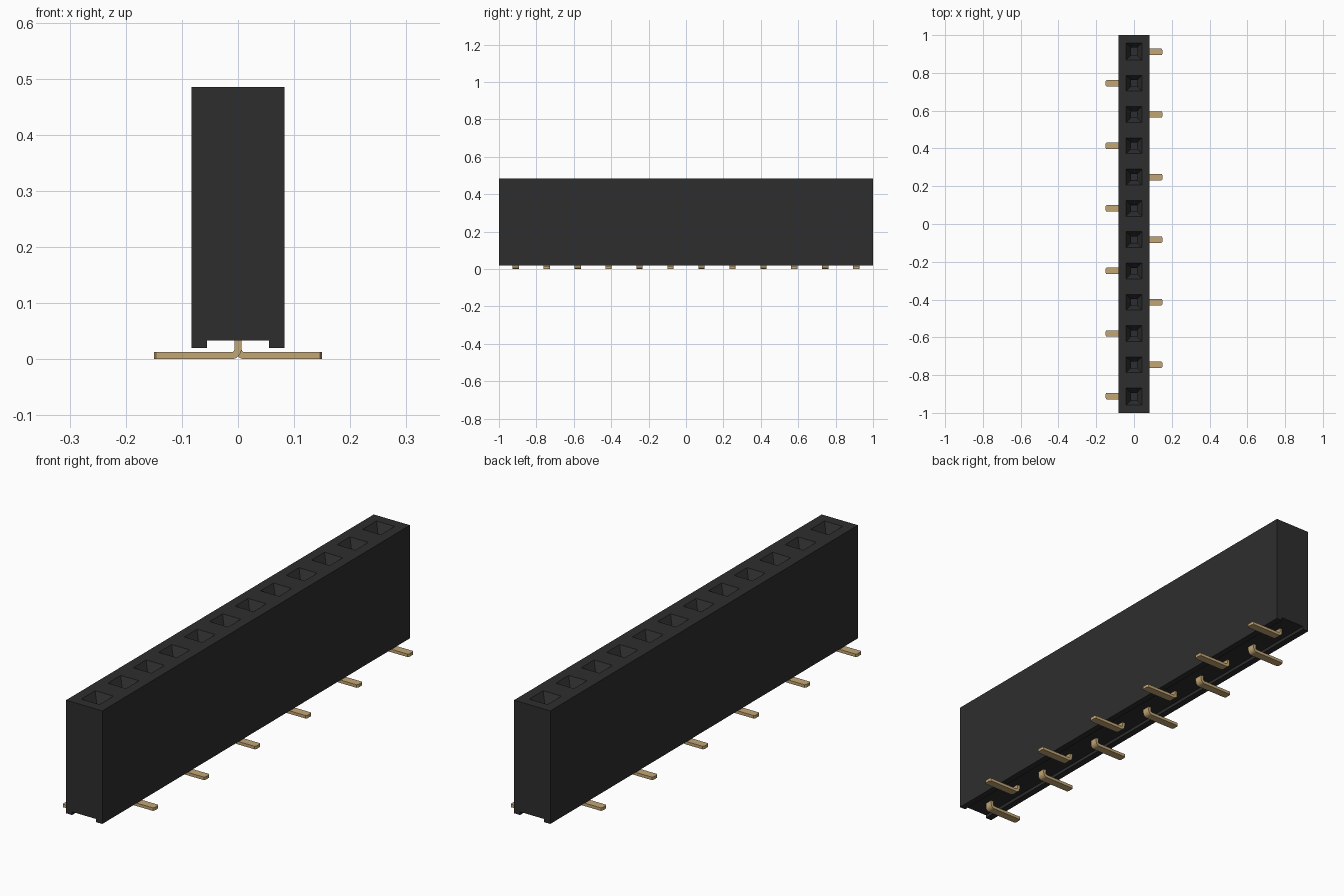
import bpy, bmesh, math

if "Cube" in bpy.data.objects:
    bpy.data.objects.remove(bpy.data.objects["Cube"], do_unlink=True)

COUNT, PITCH = 12, 0.1656


def material(name, rgb):
    m = bpy.data.materials.new(name)
    m.use_nodes = True
    m.diffuse_color = (*rgb, 1)
    m.node_tree.nodes["Principled BSDF"].inputs["Base Color"].default_value = (*rgb, 1)
    return m


def loft(bm, rings):
    """Skin closed rings of points and cap both ends; returns rings of vertices."""
    rows = [[bm.verts.new(p) for p in ring] for ring in rings]
    n = len(rows[0])
    for a, b in zip(rows, rows[1:]):
        for i in range(n):
            bm.faces.new((a[i], a[(i + 1) % n], b[(i + 1) % n], b[i]))
    bm.faces.new(rows[0][::-1])
    bm.faces.new(rows[-1])
    bmesh.ops.recalc_face_normals(bm, faces=bm.faces[:])


def finish(bm, name, mat):
    mesh = bpy.data.meshes.new(name)
    bm.to_mesh(mesh)
    bm.free()
    mesh.materials.append(mat)
    obj = bpy.data.objects.new(name, mesh)
    bpy.context.collection.objects.link(obj)
    return obj


black = material("black plastic", (0.027, 0.027, 0.027))
gold = material("gold metal", (0.54, 0.38, 0.175))

# Housing: channelled section run along y, one segment per socket
W, TOP, BASE, CH, ROOF = 0.0825, 0.485, 0.02, 0.055, 0.033
section = [(-W, TOP), (-W, BASE), (-CH, BASE), (-CH, ROOF),
           (CH, ROOF), (CH, BASE), (W, BASE), (W, TOP)]
stations = [(i - COUNT / 2) * PITCH for i in range(COUNT + 1)]
stations[0], stations[-1] = -1, 1
bm = bmesh.new()
loft(bm, [[(x, y, z) for x, z in section] for y in stations])

# Sockets: square mouth, sloped lead-in, then a deep narrow hole
cells = [f for f in bm.faces if f.normal.z > 0.9 and f.calc_center_median().z > TOP - 0.001]
for thickness, depth in ((0.041, 0), (0.025, -0.04), (0.0005, -0.25)):
    bmesh.ops.inset_individual(bm, faces=cells, thickness=thickness, depth=depth,
                               use_even_offset=True)
finish(bm, "housing", black)

# Pins: bent strip from the channel roof to a flat foot, alternating sides
T, HALF, R, TIP = 0.0125, 0.017, 0.006, 0.15
for i in range(COUNT):
    y = (i - (COUNT - 1) / 2) * PITCH
    side = 1 if i % 2 else -1
    # each step: inner point, outer point, half width
    steps = [((T / 2, 0.06), (-T / 2, 0.06), HALF)]
    cx, cz = T / 2 + R, T + R
    for k in range(7):
        a = math.pi + k * math.pi / 12
        c, s = math.cos(a), math.sin(a)
        steps.append(((cx + R * c, cz + R * s),
                      (cx + (R + T) * c, cz + (R + T) * s), HALF))
    steps.append(((TIP - 0.004, T), (TIP - 0.004, 0), HALF))
    steps.append(((TIP, T), (TIP, 0), HALF - 0.006))
    bm = bmesh.new()
    loft(bm, [[(side * p[0], y - w, p[1]), (side * p[0], y + w, p[1]),
               (side * q[0], y + w, q[1]), (side * q[0], y - w, q[1])]
              for p, q, w in steps])
    finish(bm, f"pin_{i + 1}", gold)
